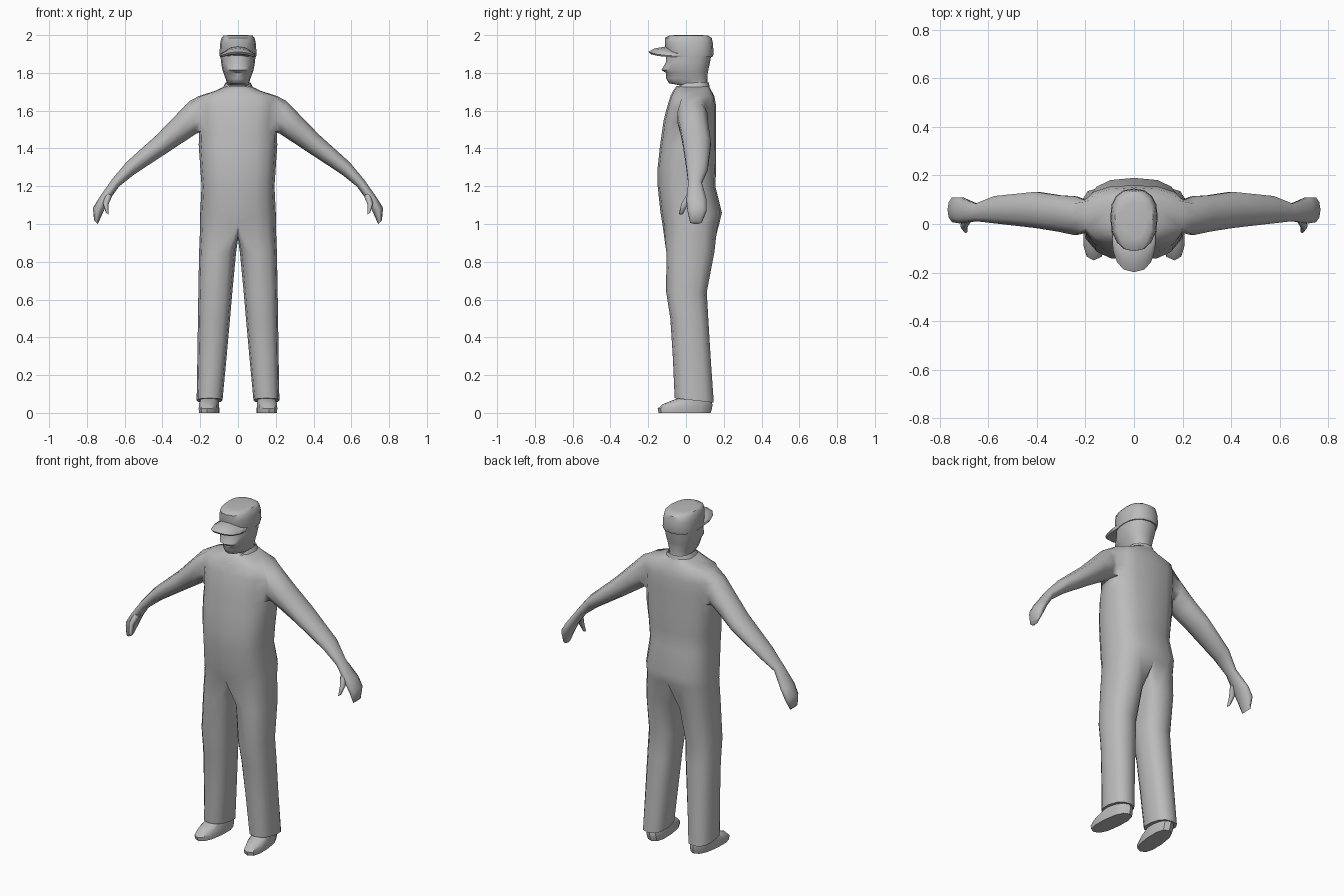
import bpy, bmesh, math
from mathutils import Vector

if "Cube" in bpy.data.objects:
    bpy.data.objects.remove(bpy.data.objects["Cube"])

grey = bpy.data.materials.new("plain grey")
grey.diffuse_color = (0.5, 0.5, 0.5, 1)
grey.use_nodes = True
grey.node_tree.nodes["Principled BSDF"].inputs["Base Color"].default_value = grey.diffuse_color


def spow(v, p):
    return math.copysign(abs(v) ** p, v)


def half_ring(z, hw, yf, cy, yb, p=0.8, dip=0.0):
    """Nine points from front centre round the left side to back centre."""
    pts = []
    for k in range(9):
        a = math.radians(-90 + 22.5 * k)
        s, c = math.sin(a), math.cos(a)
        x = 0.0 if k in (0, 8) else hw * c ** p
        d = (yb - cy) if s > 0 else (cy - yf)
        pts.append((x, cy + d * spow(s, p), z + dip * max(0, -s) ** 3))
    return pts


def oval(z, x0, x1, yf, yb, zslope=0.0, p=0.8, toe=0.0):
    """Twelve-sided closed ring, starting at the inner front."""
    pts = []
    for k in range(12):
        a = math.radians(-120 + 30 * k)
        c, s = spow(math.cos(a), p), spow(math.sin(a), p)
        pts.append(((x0 + x1) / 2 + (x1 - x0) / 2 * c - toe * s,
                    (yf + yb) / 2 + (yb - yf) / 2 * s, z - zslope * s))
    return pts


def limb(upper, lower, y0, y1):
    """Ten-sided ring spanning an upper and lower point in the x-z plane."""
    u, l = Vector((upper[0], 0, upper[1])), Vector((lower[0], 0, lower[1]))
    mid, up = (u + l) / 2, (u - l) / 2
    pts = []
    for k in range(10):
        a = math.radians(-126 + 36 * k)
        v = mid + up * math.sin(a)
        v.y = (y0 + y1) / 2 + (y1 - y0) / 2 * math.cos(a)
        pts.append(v)
    return pts


def verts(bm, pts):
    return [bm.verts.new(p) for p in pts]


def skin(bm, a, b, closed, skip=()):
    n = len(a)
    for i in range(n if closed else n - 1):
        if i not in skip:
            j = (i + 1) % n
            bm.faces.new((a[i], a[j], b[j], b[i]))


def loft(bm, rings, closed, start=True, end=True):
    vs = [verts(bm, r) for r in rings]
    for a, b in zip(vs, vs[1:]):
        skin(bm, a, b, closed)
    if start:
        bm.faces.new(vs[0])
    if end:
        bm.faces.new(vs[-1])
    return vs


def finish(bm, name, angle=50):
    """Mirror the half mesh across x, weld it and shade it."""
    dup = bmesh.ops.duplicate(bm, geom=bm.verts[:] + bm.edges[:] + bm.faces[:])["geom"]
    for v in dup:
        if isinstance(v, bmesh.types.BMVert):
            v.co.x = -v.co.x
    bmesh.ops.reverse_faces(bm, faces=[f for f in dup if isinstance(f, bmesh.types.BMFace)])
    bmesh.ops.remove_doubles(bm, verts=bm.verts[:], dist=1e-4)
    bmesh.ops.recalc_face_normals(bm, faces=bm.faces[:])
    me = bpy.data.meshes.new(name)
    bm.to_mesh(me)
    bm.free()
    me.materials.append(grey)
    ob = bpy.data.objects.new(name, me)
    bpy.context.collection.objects.link(ob)
    bpy.ops.object.select_all(action='DESELECT')
    ob.select_set(True)
    bpy.context.view_layer.objects.active = ob
    bpy.ops.object.shade_smooth_by_angle(angle=math.radians(angle))


# Clothed body: torso with arms and trouser legs growing out of it
bm = bmesh.new()
T = [verts(bm, half_ring(*r, p=0.75)) for r in (
    (1.00, .200, -.125, .03, .176), (1.06, .200, -.135, .03, .190),
    (1.20, .193, -.150, .01, .155), (1.30, .200, -.150, .01, .160),
    (1.42, .208, -.137, .03, .160), (1.49, .206, -.127, .04, .160),
    (1.55, .212, -.118, .04, .160), (1.62, .215, -.100, .04, .160),
    (1.678, .205, -.082, .04, .150), (1.705, .120, -.068, .05, .135),
    (1.73, .068, -.050, .05, .122))]
for i in range(len(T) - 1):
    skin(bm, T[i], T[i + 1], False, skip=(3, 4) if 5 <= i < 8 else ())
bm.faces.new(T[-1])

# Arms and hands
prev = [T[5][3], T[5][4], T[5][5], T[6][5], T[7][5],
        T[8][5], T[8][4], T[8][3], T[7][3], T[6][3]]
for r in (((.255, 1.652), (.225, 1.476), -.05, .118),
          ((.33, 1.575), (.285, 1.436), -.035, .122),
          ((.43, 1.472), (.37, 1.380), -.02, .136),
          ((.59, 1.328), (.55, 1.262), .00, .118),
          ((.668, 1.235), (.63, 1.198), .01, .085),
          ((.738, 1.135), (.685, 1.122), .00, .112),
          ((.768, 1.085), (.715, 1.060), .005, .112),
          ((.762, 1.020), (.742, 1.000), .02, .085)):
    ring = verts(bm, limb(*r))
    skin(bm, prev, ring, True)
    prev = ring
bm.faces.new(prev)

# Trouser legs, joined at the crotch line
prev = T[0] + verts(bm, [(0, .13, .945), (0, .04, .92), (0, -.07, .935)])
for r in ((.85, .010, .206, -.104, .150), (.64, .030, .210, -.105, .110),
          (.50, .042, .212, -.083, .118), (.30, .060, .215, -.070, .130),
          (.066, .082, .219, -.060, .147, .012)):
    ring = verts(bm, oval(*r))
    skin(bm, prev, ring, True)
    prev = ring
bm.faces.new(prev)
finish(bm, "clothed_body", 60)

# Thumbs
bm = bmesh.new()
loft(bm, [limb((.70, 1.165), (.665, 1.15), .005, .05),
          limb((.715, 1.11), (.685, 1.105), -.025, .012),
          limb((.70, 1.06), (.685, 1.05), -.038, -.015)], True)
finish(bm, "thumbs")

# Shoes
bm = bmesh.new()
loft(bm, [oval(0, .10, .205, -.145, .13, toe=.012),
          oval(.022, .10, .207, -.15, .138, toe=.012),
          oval(.045, .10, .207, -.125, .14, toe=.01),
          oval(.075, .105, .20, -.05, .13)], True)
finish(bm, "shoes", 40)

# Head and neck
bm = bmesh.new()
loft(bm, [half_ring(*r, p=0.9) for r in (
    (1.68, .062, -.030, .05, .115), (1.735, .058, -.035, .05, .114),
    (1.745, .058, -.090, .04, .113), (1.77, .066, -.105, .04, .113),
    (1.80, .077, -.106, .03, .115), (1.815, .082, -.130, .03, .118),
    (1.855, .090, -.107, .03, .127), (1.90, .093, -.105, .03, .135))], False)
finish(bm, "head")

# Shirt collar, dipping to a point at the front
bm = bmesh.new()
loft(bm, [half_ring(1.70, .092, -.082, .05, .130, .9, -.02),
          half_ring(1.748, .066, -.066, .05, .121, .9, -.045),
          half_ring(1.74, .060, -.058, .05, .116, .9, -.045)], False, False, False)
finish(bm, "collar", 40)

# Cap crown
bm = bmesh.new()
loft(bm, [half_ring(*r, p=0.85) for r in (
    (1.885, .096, -.095, .03, .140), (1.90, .098, -.105, .03, .146),
    (1.955, .095, -.112, .03, .143), (1.985, .088, -.112, .03, .136),
    (1.997, .078, -.090, .03, .118), (2.00, .050, -.060, .03, .085))], False)
finish(bm, "cap_crown", 40)

# Cap brim, arched in the middle
bm = bmesh.new()
loft(bm, [half_ring(1.884, .088, -.188, -.03, .0, .8, .016),
          half_ring(1.892, .092, -.198, -.03, .0, .8, .020),
          half_ring(1.902, .090, -.165, -.03, .0, .8, .028),
          half_ring(1.905, .085, -.105, -.03, .0, .8, .035)], False)
finish(bm, "cap_brim", 40)
